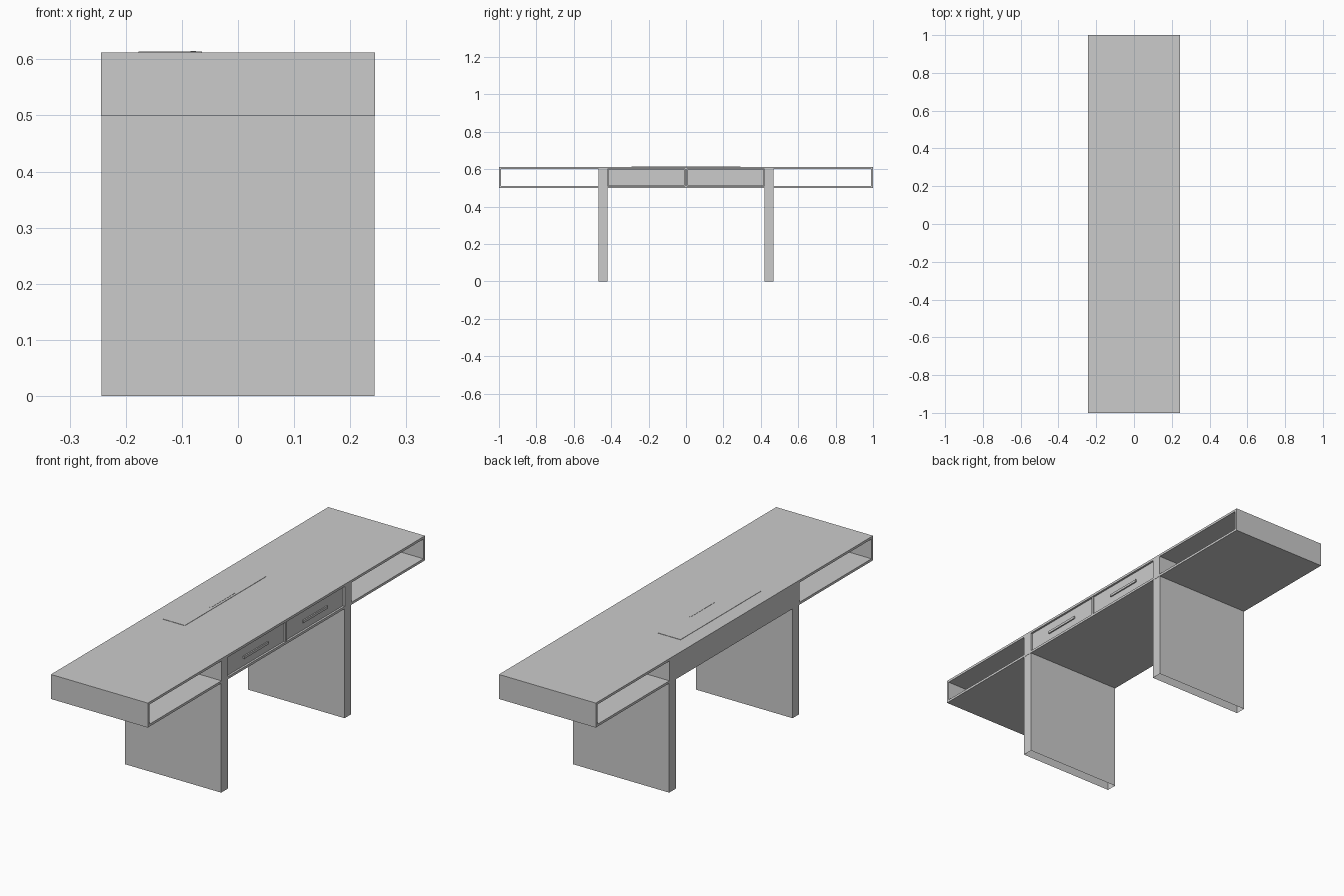
import bpy, bmesh

if "Cube" in bpy.data.objects:
    bpy.data.objects.remove(bpy.data.objects["Cube"])

HX, HY = 0.2445, 1.0        # half depth and half length of the table top
Z0, Z1, T = 0.50, 0.612, 0.011
LEG_IN, LEG_OUT = 0.421, 0.469


def box(name, x, y, z, open_bottom=False):
    """Axis-aligned box from (min, max) ranges."""
    bm = bmesh.new()
    bmesh.ops.create_cube(bm, size=1)
    for v in bm.verts:
        v.co = [r[0] + (c + 0.5) * (r[1] - r[0]) for c, r in zip(v.co, (x, y, z))]
    if open_bottom:
        bm.normal_update()
        bmesh.ops.delete(bm, geom=[f for f in bm.faces if f.normal.z < -0.9], context='FACES')
    me = bpy.data.meshes.new(name)
    bm.to_mesh(me)
    bm.free()
    ob = bpy.data.objects.new(name, me)
    bpy.context.collection.objects.link(ob)
    return ob


def span(a, b, s):
    """Range mirrored to side s of the y axis."""
    return tuple(sorted((a * s, b * s)))


# Hollow top: two boards joined by end walls
box("top_board", (-HX, HX), (-HY, HY), (Z1 - T, Z1))
box("bottom_board", (-HX, HX), (-HY, HY), (Z0, Z0 + T))
box("back_panel", (-HX, -HX + T), (-LEG_IN, LEG_IN), (Z0 + T, Z1 - T))
box("drawer_divider", (-HX + T, HX - 0.002), (-0.005, 0.005), (Z0 + T, Z1 - T))

for s, side in ((-1, "left"), (1, "right")):
    box(f"end_wall_{side}", (-HX, HX), span(HY - T, HY, s), (Z0 + T, Z1 - T))
    # Panel leg running up through the compartment
    box(f"leg_{side}", (-HX + 0.001, HX - 0.001), span(LEG_IN, LEG_OUT, s), (0, Z0), True)
    box(f"leg_upper_{side}", (-HX, HX), span(LEG_IN, LEG_OUT, s), (Z0 + T, Z1 - T))
    # Drawer with slightly recessed front and slim bar handle
    box(f"drawer_{side}", (-HX + 0.03, HX - 0.007), span(0.008, LEG_IN - 0.003, s),
        (Z0 + T + 0.002, Z1 - T - 0.002))
    box(f"drawer_handle_{side}", (HX - 0.008, HX - 0.001), span(0.125, 0.302, s), (0.547, 0.558))

# Thin cable flap on the top with a small finger pull
box("cable_flap", (-0.177, -0.064), (-0.292, 0.292), (Z1 - 0.001, Z1 + 0.0015))
box("flap_pull", (-0.085, -0.075), (-0.088, 0.088), (Z1, Z1 + 0.0025))
